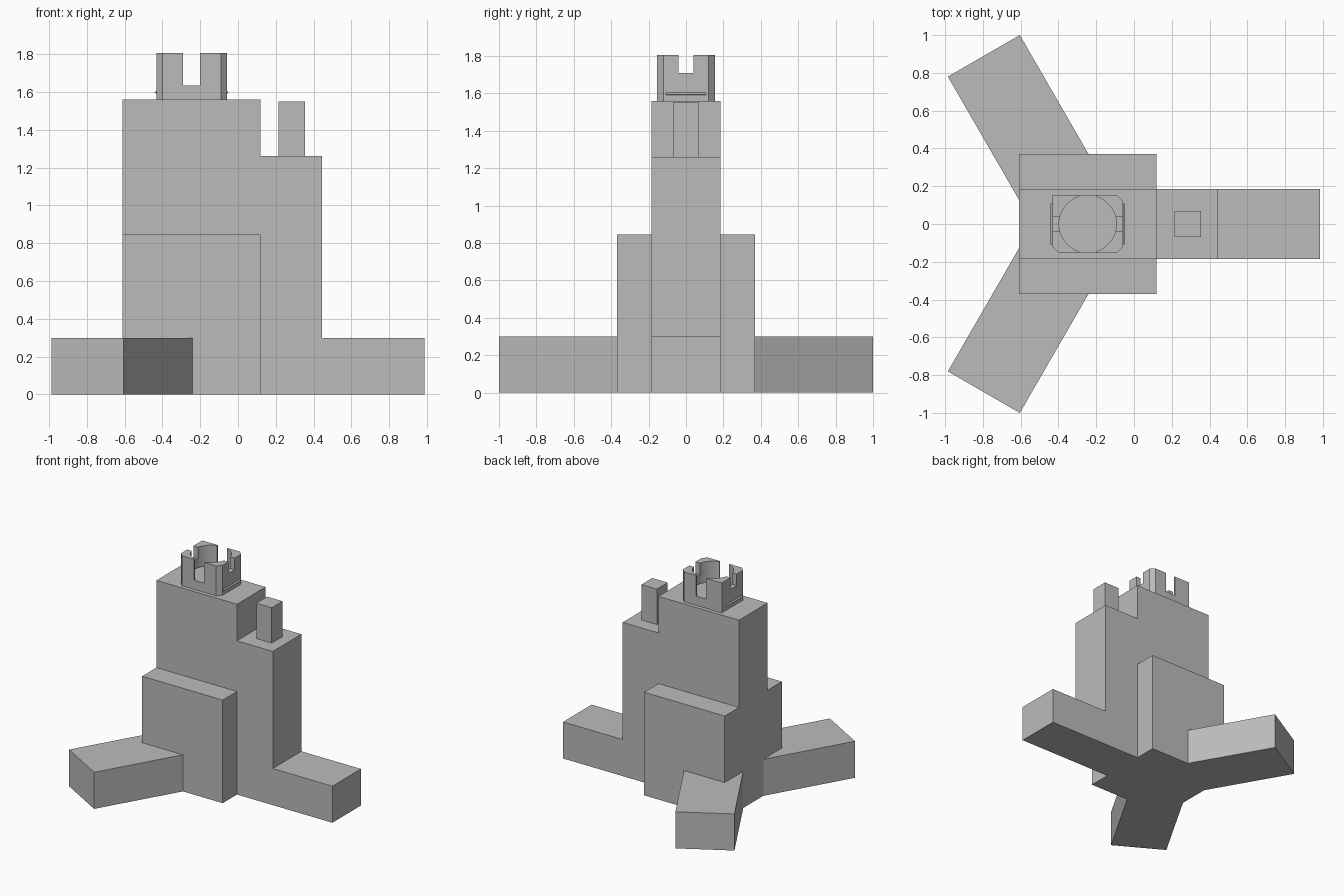
import bpy
import bmesh
from math import radians, cos, sin
from mathutils import Matrix, Vector

if "Cube" in bpy.data.objects:
    bpy.data.objects.remove(bpy.data.objects["Cube"], do_unlink=True)

grey = bpy.data.materials.new("plain grey")
grey.use_nodes = True
grey.diffuse_color = (0.5, 0.5, 0.5, 1)
grey.node_tree.nodes["Principled BSDF"].inputs["Base Color"].default_value = grey.diffuse_color


def finish(name, bm):
    bmesh.ops.recalc_face_normals(bm, faces=bm.faces)
    mesh = bpy.data.meshes.new(name)
    bm.to_mesh(mesh)
    bm.free()
    mesh.materials.append(grey)
    obj = bpy.data.objects.new(name, mesh)
    bpy.context.collection.objects.link(obj)
    return obj


def prism(name, points, low, high, upright=False):
    """Extrude an outline: an xy outline along z, or an upright xz outline along y."""
    bm = bmesh.new()
    place = (lambda a, b: (a, low, b)) if upright else (lambda a, b: (a, b, low))
    face = bm.faces.new([bm.verts.new(place(a, b)) for a, b in points])
    rise = Vector((0, high - low, 0) if upright else (0, 0, high - low))
    new = bmesh.ops.extrude_face_region(bm, geom=[face])["geom"]
    bmesh.ops.translate(bm, vec=rise, verts=[v for v in new if isinstance(v, bmesh.types.BMVert)])
    return finish(name, bm)


def box(name, x0, x1, y0, y1, z0, z1):
    return prism(name, [(x0, y0), (x1, y0), (x1, y1), (x0, y1)], z0, z1)


def cut(target, cutter):
    cutter.hide_render = True
    mod = target.modifiers.new("cut", "BOOLEAN")
    mod.operation = "DIFFERENCE"
    mod.solver = "EXACT"
    mod.object = cutter
    bpy.context.view_layer.objects.active = target
    bpy.ops.object.modifier_apply(modifier=mod.name)
    bpy.data.objects.remove(cutter, do_unlink=True)


# Stepped main body, running down into the low wing on the left
back, shoulder, step, tip = -0.61, 0.12, 0.445, 0.985
prism("main_body", [(back, 0), (tip, 0), (tip, 0.3), (step, 0.3), (step, 1.26),
                    (shoulder, 1.26), (shoulder, 1.56), (back, 1.56)], -0.185, 0.185, True)

# Wide lower block across the body
box("lower_block", back, shoulder, -0.37, 0.37, 0, 0.845)

# Two angled low wings
for name, side in (("back_wing", 1), ("front_wing", -1)):
    wing = box(name, 0, 1.028, -0.22, 0.22, 0, 0.3)
    wing.data.transform(Matrix.Translation((-0.281, 0, 0)) @ Matrix.Rotation(radians(120 * side), 4, "Z"))

# Chimney on the step
box("chimney", 0.215, 0.355, -0.07, 0.07, 1.26, 1.55)

# Turret with clipped corners, round well and notched walls
cx, hx, hy, c = -0.245, 0.187, 0.154, 0.033
turret = prism("turret", [(cx - hx, -hy + c), (cx - hx + c, -hy), (cx + hx - c, -hy), (cx + hx, -hy + c),
                          (cx + hx, hy - c), (cx + hx - c, hy), (cx - hx, hy)], 1.56, 1.805)
circle = [(cx + 0.152 * cos(radians(a)), 0.152 * sin(radians(a))) for a in range(0, 360, 6)]
cut(turret, prism("well_cutter", circle, 1.635, 2))
cut(turret, box("deep_notch_cutter", cx - 0.045, cx + 0.045, -0.3, 0.3, 1.635, 2))
cut(turret, box("side_notch_cutter", cx - 0.4, cx + 0.4, -0.04, 0.04, 1.71, 2))
bpy.ops.object.select_all(action="DESELECT")
turret.select_set(True)
bpy.context.view_layer.objects.active = turret
bpy.ops.object.shade_smooth_by_angle(angle=radians(25))

# Small ridges low on the turret sides
for name, side in (("left_ridge", 1), ("right_ridge", -1)):
    wall = cx + side * (hx - 0.003)
    prism(name, [(wall, 1.59), (wall + side * 0.012, 1.595), (wall, 1.608)], -0.108, 0.108, True)
